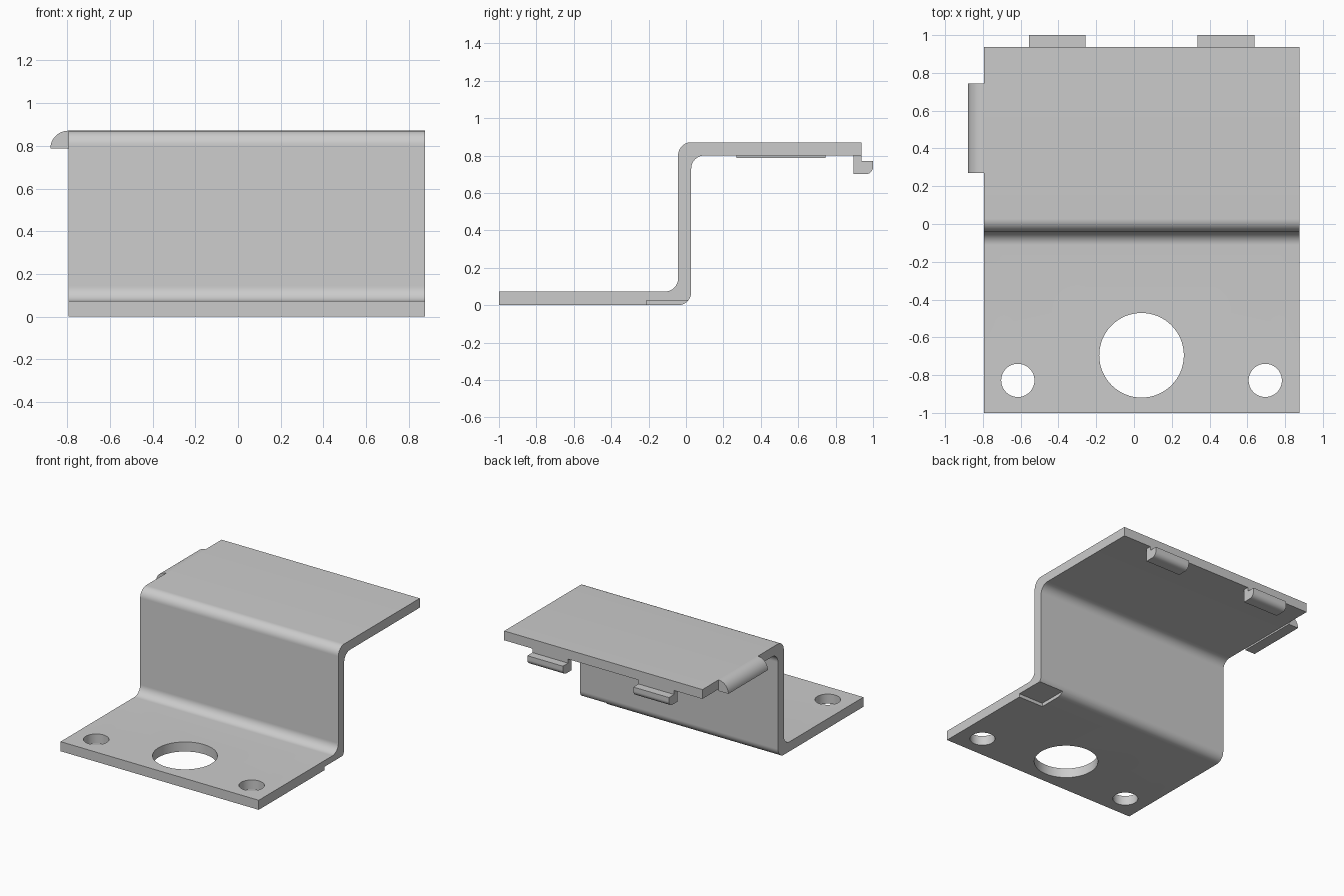
import bpy
import math

cube = bpy.data.objects.get("Cube")
if cube:
    bpy.data.objects.remove(cube, do_unlink=True)

steel = bpy.data.materials.new("light_grey_steel")
steel.use_nodes = True
grey = (0.6, 0.6, 0.6, 1)
steel.diffuse_color = grey
steel.node_tree.nodes["Principled BSDF"].inputs["Base Color"].default_value = grey

LEFT, RIGHT = -0.795, 0.875      # side edges of the sheet
MID = (LEFT + RIGHT) / 2
BEND = 0.07                      # bend radius, also the sheet thickness


def arc(cx, cy, r, start, end, steps=12):
    """Points on an arc, angles in degrees."""
    angles = [math.radians(start + (end - start) * i / steps) for i in range(steps + 1)]
    return [(cx + r * math.cos(a), cy + r * math.sin(a)) for a in angles]


def prism(name, outline, axis, lo, hi):
    """Extrude an outline along x (outline in y, z), y (x, z) or z (x, y)."""
    place = {"x": lambda p, d: (d, p[0], p[1]),
             "y": lambda p, d: (p[0], d, p[1]),
             "z": lambda p, d: (p[0], p[1], d)}[axis]
    n = len(outline)
    verts = [place(p, d) for d in (lo, hi) for p in outline]
    faces = [list(range(n))[::-1], list(range(n, 2 * n))]
    faces += [(i, (i + 1) % n, n + (i + 1) % n, n + i) for i in range(n)]
    if axis == "y":
        faces = [list(f)[::-1] for f in faces]
    mesh = bpy.data.meshes.new(name)
    mesh.from_pydata(verts, [], faces)
    mesh.materials.append(steel)
    obj = bpy.data.objects.new(name, mesh)
    bpy.context.collection.objects.link(obj)
    return obj


def box_outline(a0, a1, b0, b1):
    return [(a0, b0), (a1, b0), (a1, b1), (a0, b1)]


def cut(target, cutter):
    """Subtract the cutter, apply the result and drop the cutter."""
    cutter.hide_render = True
    mod = target.modifiers.new("cut", "BOOLEAN")
    mod.operation, mod.solver, mod.object = "DIFFERENCE", "EXACT", cutter
    select(target)
    bpy.ops.object.modifier_apply(modifier=mod.name)
    bpy.data.objects.remove(cutter, do_unlink=True)


def select(obj):
    bpy.ops.object.select_all(action="DESELECT")
    obj.select_set(True)
    bpy.context.view_layer.objects.active = obj


# Z-shaped bent sheet, outline counter-clockwise in the y-z plane
FRONT, BACK = -0.042, 0.028      # faces of the upright wall
FLOOR, TOP, UNDER = 0.073, 0.871, 0.8
profile = [(-1, 0)]
profile += arc(BACK - BEND, BEND, BEND, -90, 0)
profile += arc(BACK + BEND, UNDER - BEND, BEND, 180, 90)
profile += [(0.938, UNDER), (0.938, TOP)]
profile += arc(FRONT + BEND, TOP - BEND, BEND, 90, 180)
profile += arc(FRONT - BEND, FLOOR + BEND, BEND, 0, -90)
profile += [(-1, FLOOR)]
bracket = prism("bent_bracket", profile, "x", LEFT, RIGHT)

# Mounting holes through the base
for x, y, r in [(MID, -0.695, 0.224), (MID - 0.655, -0.828, 0.088), (MID + 0.655, -0.828, 0.088)]:
    cut(bracket, prism("hole_cutter", arc(x, y, r, 0, 360, 64)[:-1], "z", -0.1, 0.1))

# Shallow recess under the base at the left edge, open towards the back
cut(bracket, prism("recess_cutter", box_outline(0.665, 1, -0.21, 0.1), "z", -0.1, 0.026))

# Hooked tabs under the back edge
hook = [(0.896, 0.7)] + arc(0.96, 0.74, 0.04, -90, 0)
hook += [(1, 0.77), (0.938, 0.77), (0.938, UNDER), (0.896, UNDER)]
tabs = [prism(f"{side}_hook_tab", hook, "x", x - 0.15, x + 0.15)
        for side, x in (("right", MID - 0.447), ("left", MID + 0.447))]

# Quarter-round lip on the right edge
lip = [(LEFT, 0.787)] + arc(LEFT, 0.787, 0.084, 90, 180)
lip = prism("side_lip", lip[::-1], "y", 0.27, 0.745)

for obj in [bracket, lip] + tabs:
    select(obj)
    bpy.ops.object.shade_smooth_by_angle(angle=math.radians(30))
